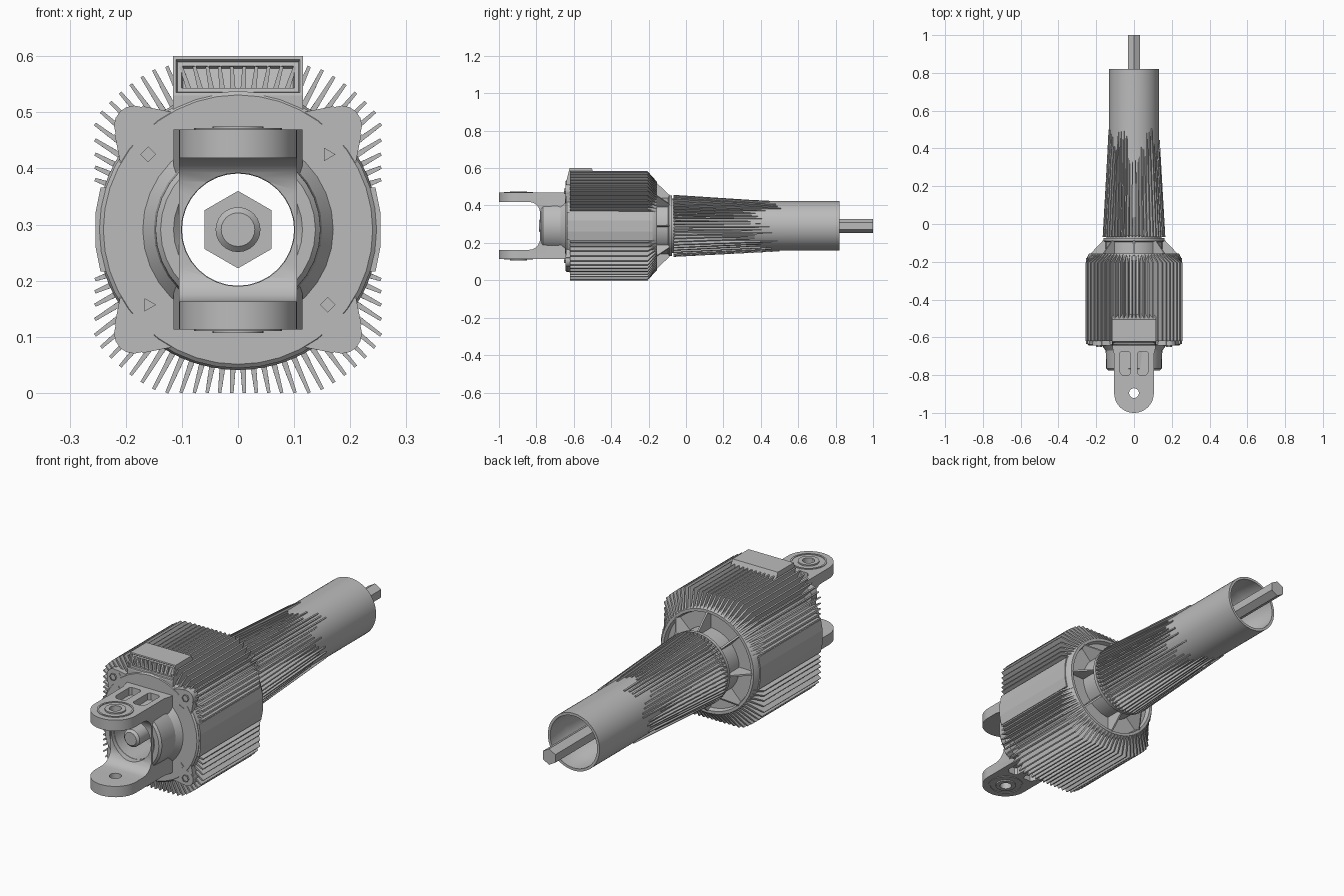
import bpy, bmesh, math, random
from mathutils import Vector

if "Cube" in bpy.data.objects:
    bpy.data.objects.remove(bpy.data.objects["Cube"])

random.seed(4)
C = 0.291  # height of the main axis
TAU = 2 * math.pi

metal = bpy.data.materials.new("grey metal")
metal.diffuse_color = (0.5, 0.5, 0.5, 1)
metal.use_nodes = True
metal.node_tree.nodes["Principled BSDF"].inputs["Base Color"].default_value = metal.diffuse_color


def make(name, bm, angle=30):
    bmesh.ops.recalc_face_normals(bm, faces=bm.faces)
    me = bpy.data.meshes.new(name)
    bm.to_mesh(me)
    bm.free()
    ob = bpy.data.objects.new(name, me)
    bpy.context.collection.objects.link(ob)
    me.materials.append(metal)
    if angle:
        bpy.ops.object.select_all(action='DESELECT')
        ob.select_set(True)
        bpy.context.view_layer.objects.active = ob
        bpy.ops.object.shade_smooth_by_angle(angle=math.radians(angle))
    return ob


def lathe(name, prof, n=48, phase=0.0, angle=30):
    """Closed (radius, y) profile spun about the main axis."""
    bm = bmesh.new()
    rings = []
    for i in range(n):
        a = phase + TAU * i / n
        rings.append([bm.verts.new((r * math.cos(a), y, C + r * math.sin(a))) for r, y in prof])
    m = len(prof)
    for i in range(n):
        p, q = rings[i], rings[(i + 1) % n]
        for j in range(m):
            k = (j + 1) % m
            if prof[j][0] + prof[k][0] > 1e-4:
                bm.faces.new((p[j], p[k], q[k], q[j]))
    bmesh.ops.remove_doubles(bm, verts=bm.verts, dist=1e-5)
    return make(name, bm, angle)


def prism(bm, pts, vec):
    """Polygon of 3D points extruded along a vector."""
    a = [bm.verts.new(p) for p in pts]
    b = [bm.verts.new(Vector(p) + Vector(vec)) for p in pts]
    n = len(a)
    faces = [bm.faces.new(a), bm.faces.new(b[::-1])]
    for i in range(n):
        bm.faces.new((a[i], b[i], b[(i + 1) % n], a[(i + 1) % n]))
    return faces


def disc(x, z, r, n, y, phase=0.0):
    return [(x + r * math.cos(phase + TAU * i / n), y, z + r * math.sin(phase + TAU * i / n)) for i in range(n)]


def flat_disc(x, y, r, n, z):
    return [(x + r * math.cos(TAU * i / n), y + r * math.sin(TAU * i / n), z) for i in range(n)]


def fin(bm, a, prof, w0, w1):
    """Thin radial blade: (radius, y) outline; inner points w0 thick, outer w1."""
    d = Vector((math.cos(a), 0, math.sin(a)))
    t = Vector((-math.sin(a), 0, math.cos(a)))
    rmin = min(r for r, y in prof)
    sides = [[], []]
    for r, y in prof:
        w = w0 if r < rmin + 0.01 else w1
        for s, sign in ((0, 1), (1, -1)):
            sides[s].append(bm.verts.new(Vector((0, y, C)) + d * r + t * w * sign / 2))
    p, q = sides
    n = len(p)
    bm.faces.new(p)
    bm.faces.new(q[::-1])
    for i in range(n):
        j = (i + 1) % n
        bm.faces.new((p[i], q[i], q[j], p[j]))


def boolean(ob, bm, op):
    """Apply a boolean and remove its cutter."""
    cut = make("cutter", bm, 0)
    cut.hide_render = True
    mod = ob.modifiers.new("cut", 'BOOLEAN')
    mod.operation, mod.object, mod.solver = op, cut, 'EXACT'
    bpy.context.view_layer.objects.active = ob
    bpy.ops.object.modifier_apply(modifier=mod.name)
    bpy.data.objects.remove(cut)


# Round housing with hollow bore, recessed rear face and rear hub
lathe("housing", [(0.1, -0.63), (0.245, -0.63), (0.25, -0.62), (0.25, -0.18), (0.237, -0.155),
                  (0.224, -0.155), (0.218, -0.175), (0.15, -0.175), (0.15, -0.095),
                  (0.162, -0.09), (0.162, -0.075), (0.115, -0.075), (0.115, -0.5), (0.1, -0.53)], 64)

# Cooling fins: tips follow a rounded square
bm = bmesh.new()
N = 84
for i in range(N):
    a = TAU * (i + 0.5) / N
    c, s = abs(math.cos(a)), abs(math.sin(a))
    if s < 0.3:
        continue
    tip = min(0.255 / max(c, 1e-6), 0.291 / s, 0.322)
    fin(bm, a, [(0.235, -0.62), (tip, -0.62), (tip, -0.205), (0.238, -0.157)], 0.011, 0.006)
make("cooling_fins", bm, 0)

# Side pads where the fins stop
bm = bmesh.new()
for s in (1, -1):
    prism(bm, [(s * 0.2, -0.635, C - 0.075), (s * 0.245, -0.635, C - 0.075), (s * 0.254, -0.635, C - 0.03),
               (s * 0.254, -0.635, C + 0.03), (s * 0.245, -0.635, C + 0.075), (s * 0.2, -0.635, C + 0.075)],
          (0, 0.455, 0))
make("side_pads", bm, 0)

# Rear gussets between housing and hub
bm = bmesh.new()
for i in range(8):
    fin(bm, TAU * i / 8, [(0.14, -0.18), (0.23, -0.18), (0.23, -0.157), (0.165, -0.088), (0.14, -0.088)], 0.012, 0.008)
make("gussets", bm, 0)

# Front plate with four screw ears
lathe("front_plate", [(0.1, -0.643), (0.24, -0.643), (0.247, -0.637), (0.247, -0.61), (0.1, -0.61)], 40)
ears, screws, pegs = bmesh.new(), bmesh.new(), bmesh.new()
for sx in (1, -1):
    for sz in (1, -1):
        x, z = sx * 0.185, C + sz * 0.185
        prism(ears, disc(x, z, 0.036, 16, -0.643), (0, 0.04, 0))
        prism(ears, [(sx * p, -0.642, C + sz * q) for p, q in
                     ((0.12, 0.21), (0.17, 0.22), (0.22, 0.17), (0.21, 0.12), (0.1, 0.1))], (0, 0.035, 0))
        # screw head with a sunken socket
        f = prism(screws, disc(x, z, 0.016, 6, -0.651), (0, 0.012, 0))[0]
        bmesh.ops.inset_region(screws, faces=[f], thickness=0.005, depth=0)
        bmesh.ops.translate(screws, verts=f.verts, vec=(0, 0.006, 0))
        prism(pegs, disc(sx * 0.16, C + sz * 0.134, 0.014, 4 if sx != sz else 3, -0.647), (0, 0.01, 0))
make("plate_ears", ears, 30)
make("plate_screws", screws, 0)
make("plate_pegs", pegs, 0)

# Neck ring at the mouth of the bore
lathe("neck", [(0.1, -0.76), (0.115, -0.775), (0.138, -0.775), (0.147, -0.765),
               (0.15, -0.67), (0.172, -0.64), (0.172, -0.62), (0.1, -0.62)], 32)

# Fork: U profile across the width, rounded tips, bore, pockets and pin hole
half = [(-0.62, 0.178), (-1.0, 0.178), (-1.0, 0.128), (-0.84, 0.128)]
half += [(-0.84 + 0.06 * math.sin(t * math.pi / 10), 0.068 + 0.06 * math.cos(t * math.pi / 10)) for t in range(1, 6)]
outline = half + [(y, -z) for y, z in half[::-1]]
bm = bmesh.new()
prism(bm, [(-0.115, y, C + z) for y, z in outline], (0.23, 0, 0))
fork = make("fork", bm, 0)

bm = bmesh.new()
tip = [(0.105 * math.cos(a), -0.895 + 0.105 * math.sin(a), 0) for a in
       [math.pi + math.pi * i / 24 for i in range(25)]]
prism(bm, tip + [(0.105, -0.69, 0), (0.116, -0.65, 0), (0.116, -0.6, 0),
                 (-0.116, -0.6, 0), (-0.116, -0.65, 0), (-0.105, -0.69, 0)], (0, 0, 0.7))
boolean(fork, bm, 'INTERSECT')
bm = bmesh.new()
prism(bm, disc(0, C, 0.101, 32, -1.1), (0, 0.7, 0))
boolean(fork, bm, 'DIFFERENCE')
bm = bmesh.new()
prism(bm, flat_disc(0, -0.895, 0.026, 20, -0.1), (0, 0, 0.9))
for sx in (1, -1):
    for sz in (1, -1):
        prism(bm, [(sx * x, y, C + sz * 0.143) for x, y in
                   ((0.018, -0.79), (0.028, -0.8), (0.062, -0.8), (0.078, -0.78), (0.078, -0.685),
                    (0.068, -0.675), (0.028, -0.675), (0.018, -0.685))], (0, 0, sz * 0.1))
boolean(fork, bm, 'DIFFERENCE')
bpy.ops.object.select_all(action='DESELECT')
fork.select_set(True)
bpy.context.view_layer.objects.active = fork
bpy.ops.object.shade_smooth_by_angle(angle=math.radians(30))

# Raised washers round the pin holes, outside of each arm
bm = bmesh.new()
for s in (1, -1):
    for r0, r1, h in ((0.026, 0.045, 0.184), (0.07, 0.078, 0.181)):
        loops = [flat_disc(0, -0.895, r, 24, C + s * z) for r, z in
                 ((r0, 0.172), (r1, 0.172), (r1, h), (r0, h))]
        v = [[bm.verts.new(p) for p in l] for l in loops]
        for j in range(4):
            for i in range(24):
                k, m = (i + 1) % 24, (j + 1) % 4
                bm.faces.new((v[j][i], v[j][k], v[m][k], v[m][i]))
make("pin_washers", bm, 30)

# Terminal box on top, with a stepped recess in the front
bm = bmesh.new()
side = [(-0.64, 0.485), (-0.64, 0.53), (-0.622, 0.6), (-0.505, 0.6), (-0.47, 0.52), (-0.47, 0.485)]
prism(bm, [(-0.116, y, z) for y, z in side], (0.232, 0, 0))
bm.normal_update()
front = [f for f in bm.faces if abs(f.calc_center_median().z - 0.565) < 0.01 and f.calc_center_median().y < -0.62]
for th, dp in ((0.008, 0), (0.004, -0.008), (0.01, 0), (0.003, -0.012)):
    bmesh.ops.recalc_face_normals(bm, faces=bm.faces)
    bmesh.ops.inset_region(bm, faces=front, thickness=th, depth=dp)
make("terminal_box", bm, 0)

# Long output tube, open at the rear
lathe("output_tube", [(0.112, -0.065), (0.135, -0.065), (0.132, 0.2), (0.132, 0.82), (0.12, 0.82),
                      (0.12, 0.7), (0.112, 0.68)], 48)
lathe("tube_joint", [(0.112, -0.08), (0.145, -0.08), (0.145, -0.06), (0.112, -0.06)], 48)

# Tapering tube ribs of uneven length
bm = bmesh.new()
for i in range(52):
    end = random.uniform(0.36, 0.52)
    fin(bm, TAU * (i + 0.5) / 52, [(0.125, -0.068), (0.166, -0.068), (0.1365, end), (0.125, end)], 0.008, 0.006)
make("tube_ribs", bm, 0)

# Drive shaft: round front end, hexagonal collar, long hexagonal bar
lathe("shaft_front", [(0, -0.785), (0.03, -0.785), (0.04, -0.775), (0.04, -0.58), (0, -0.58)], 24)
lathe("shaft_collar", [(0, -0.6), (0.069, -0.6), (0.069, -0.45), (0, -0.45)], 6, math.pi / 2, 0)
lathe("shaft_bar", [(0, -0.5), (0.037, -0.5), (0.037, 1.0), (0, 1.0)], 6, math.pi / 2, 0)
